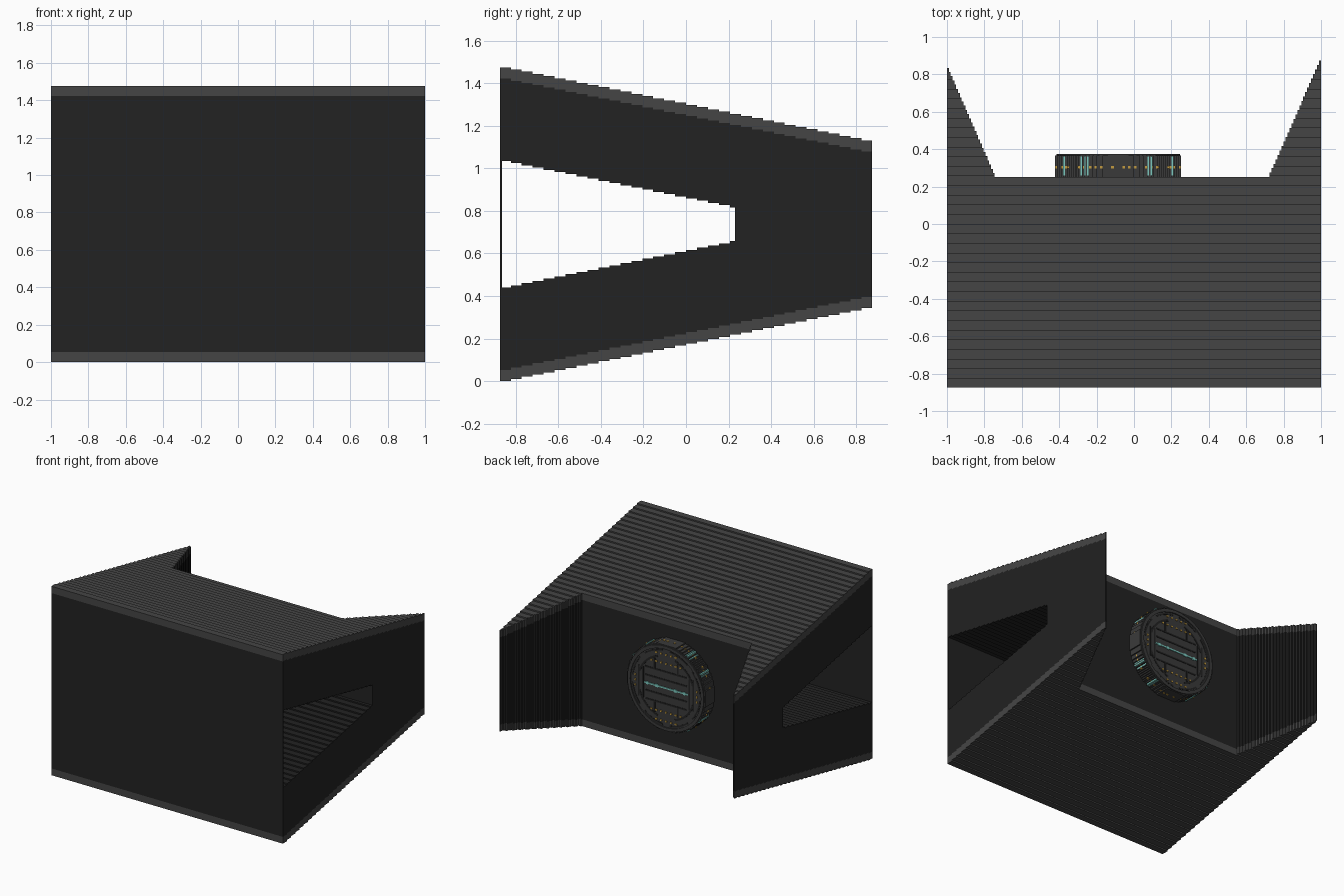
import bpy, bmesh, math

if "Cube" in bpy.data.objects:
    bpy.data.objects.remove(bpy.data.objects["Cube"])

V = 0.0104            # step rise of the blocky surface
STEP = 0.0515         # step run
H, Y0, YB = 1.475, -0.875, 0.25
PLATE, TUN = 0.053, 0.44


def material(name, r, g, b):
    m = bpy.data.materials.new(name)
    m.diffuse_color = (r, g, b, 1)
    m.use_nodes = True
    m.node_tree.nodes["Principled BSDF"].inputs["Base Color"].default_value = m.diffuse_color
    return m


DARK = material("charcoal", 0.016, 0.016, 0.016)
GREY = material("slate grey", 0.06, 0.06, 0.06)
DISC = material("disc grey", 0.042, 0.042, 0.042)
TEAL = material("teal", 0.20, 0.58, 0.52)
GOLD = material("gold", 0.55, 0.33, 0.05)


def finish(name, bm, mat):
    bmesh.ops.recalc_face_normals(bm, faces=bm.faces)
    me = bpy.data.meshes.new(name)
    bm.to_mesh(me)
    bm.free()
    me.materials.append(mat)
    bpy.context.collection.objects.link(bpy.data.objects.new(name, me))


def extrude(bm, pts, vec):
    face = bm.faces.new([bm.verts.new(p) for p in pts])
    top = bmesh.ops.extrude_face_region(bm, geom=[face], use_keep_orig=True)["geom"]
    bmesh.ops.translate(bm, vec=vec, verts=[e for e in top if isinstance(e, bmesh.types.BMVert)])


def box(bm, x0, x1, y0, y1, z0, z1):
    extrude(bm, [(x0, y0, z0), (x1, y0, z0), (x1, y1, z0), (x0, y1, z0)], (0, 0, z1 - z0))


def slab(bm, x0, x1, ya, yb, lo, hi):
    """Stepped side profile between lo(rise) and hi(rise), extruded along x."""
    cuts = [ya] + [Y0 + k * STEP for k in range(1, 35)
                   if ya + 1e-4 < Y0 + k * STEP < yb - 1e-4] + [yb]
    low, high = [], []
    for a, b in zip(cuts, cuts[1:]):
        rise = int(((a + b) / 2 - Y0) / STEP) * V
        low += [(x0, a, lo(rise)), (x0, b, lo(rise))]
        high += [(x0, a, hi(rise)), (x0, b, hi(rise))]
    extrude(bm, low + high[::-1], (x1 - x0, 0, 0))


# height rules of the layers
bottom = lambda r: r
bottom_in = lambda r: r + PLATE
top = lambda r: H - r
top_in = lambda r: H - r - PLATE
tun_lo = lambda r: r + TUN
tun_hi = lambda r: H - r - TUN

# outer plates, top and bottom, with triangular wings
WINGS = []
N = 26
for side, x_in, y_max in ((1, 0.725, 0.875), (-1, 0.745, 0.835)):
    for i in range(N):
        a = x_in + (1 - x_in) * i / N
        b = x_in + (1 - x_in) * (i + 1) / N
        WINGS.append((min(side * a, side * b), max(side * a, side * b),
                      YB, YB + (y_max - YB) * (i + 1) / N))

for name, lo, hi, mat in (("bottom_plate", bottom, bottom_in, GREY),
                          ("top_plate", top_in, top, GREY)):
    bm = bmesh.new()
    for x0, x1, ya, yb in [(-1, 1, Y0, YB)] + WINGS:
        slab(bm, x0, x1, ya, yb, lo, hi)
    finish(name, bm, mat)

# wing walls
bm = bmesh.new()
for w in WINGS:
    slab(bm, *w, bottom_in, top_in)
finish("wing_walls", bm, DARK)

# body around the tapered tunnel that runs from side to side
for name, ya, yb, lo, hi in (("front_wall", Y0, -0.864, bottom_in, top_in),
                             ("rear_wall", 0.23, YB, bottom_in, top_in),
                             ("lower_body", -0.864, 0.23, bottom_in, tun_lo),
                             ("upper_body", -0.864, 0.23, tun_hi, top_in)):
    bm = bmesh.new()
    slab(bm, -1, 1, ya, yb, lo, hi)
    finish(name, bm, DARK)

# round rear hub with a stepped outline
CX, CZ, R, YF = -0.085, 0.775, 0.337, 0.365
COLS = 64
CW = 2 * R / COLS


def half_height(u):
    i = min(COLS - 1, max(0, int((u + R) / CW)))
    c = -R + (i + 0.5) * CW
    return max(V * 2, round(math.sqrt(R * R - c * c) / V) * V)


def hub_outline(scale, y):
    up, dn = [], []
    for i in range(COLS):
        a, b = -R + i * CW, -R + (i + 1) * CW
        h = half_height((a + b) / 2)
        up += [(CX + a * scale, y, CZ + h * scale), (CX + b * scale, y, CZ + h * scale)]
        dn += [(CX + a * scale, y, CZ - h * scale), (CX + b * scale, y, CZ - h * scale)]
    return up + dn[::-1]


bm = bmesh.new()
extrude(bm, hub_outline(1, YB - 0.005), (0, YF - YB + 0.005, 0))
finish("hub", bm, DISC)


def ring(name, r0, r1, y1, mat, gaps=0, fill=1.0):
    """Flat ring on the hub face, optionally broken into arcs."""
    bm = bmesh.new()
    count = gaps or 4
    for g in range(count):
        start = 2 * math.pi * (g + 0.5 * (1 - fill)) / count
        span = 2 * math.pi * fill / count
        ang = [start + span * k / 12 for k in range(13)]
        pts = [(CX + r1 * math.cos(t), YF - 0.002, CZ + r1 * math.sin(t)) for t in ang]
        pts += [(CX + r0 * math.cos(t), YF - 0.002, CZ + r0 * math.sin(t)) for t in ang[::-1]]
        extrude(bm, pts, (0, y1 - YF + 0.002, 0))
    finish(name, bm, mat)


ring("hub_rim", 0.305, 0.33, YF + 0.009, DISC)
ring("outer_groove", 0.285, 0.297, YF + 0.002, DARK, 8, 0.75)
ring("inner_groove", 0.235, 0.25, YF + 0.002, DARK, 4, 0.6)


def face_bars(name, bars, mat, t):
    bm = bmesh.new()
    for u, w, v, h in bars:
        box(bm, CX + u - w / 2, CX + u + w / 2, YF - 0.002, YF + t,
            CZ + v - h / 2, CZ + v + h / 2)
    finish(name, bm, mat)


# grooves, teal strip and gold contacts on the hub face
face_bars("face_grooves",
          [(s * u, 0.012, 0, 0.24) for s in (1, -1) for u in (0.20, 0.235)]
          + [(0, 0.36, s * v, 0.012) for s in (1, -1) for v in (0.06, 0.125)]
          + [(s * 0.1, 0.012, q * 0.17, 0.08) for s in (1, -1) for q in (1, -1)],
          DARK, 0.003)
face_bars("teal_strip", [(0, 0.38, 0, 0.011)]
          + [(u, 0.022, 0, 0.022) for u in (-0.16, -0.08, 0.08, 0.16)], TEAL, 0.006)
face_bars("gold_contacts", [(u * 0.042, 0.014, s * v, 0.011) for s in (1, -1)
                            for v, n in ((0.19, 3), (0.26, 2)) for u in range(-n, n + 1)]
          + [(s * 0.265, 0.011, k * 0.04, 0.014) for s in (1, -1) for k in (-1, 0, 1)],
          GOLD, 0.006)


def edge_marks(name, marks, y0, y1, mat):
    """Plates on the hub's curved side, repeated on all four quarters."""
    bm = bmesh.new()
    for u, w in marks:
        h = half_height(u)
        a, b = u - w / 2, u + w / 2
        for s in (1, -1):
            n, f = sorted((s * (h - 0.008), s * (h + 0.004)))
            box(bm, CX + a, CX + b, y0, y1, CZ + n, CZ + f)
            box(bm, CX + n, CX + f, y0, y1, CZ + a, CZ + b)
    finish(name, bm, mat)


edge_marks("teal_edge_lines", [(u, 0.010) for u in (-0.197, -0.178, -0.160, 0.160, 0.178)],
           0.258, 0.36, TEAL)
edge_marks("gold_edge_dashes", [(u * 0.03, 0.015) for u in range(-7, 8) if u not in (-2, 0, 4)],
           0.297, 0.309, GOLD)
